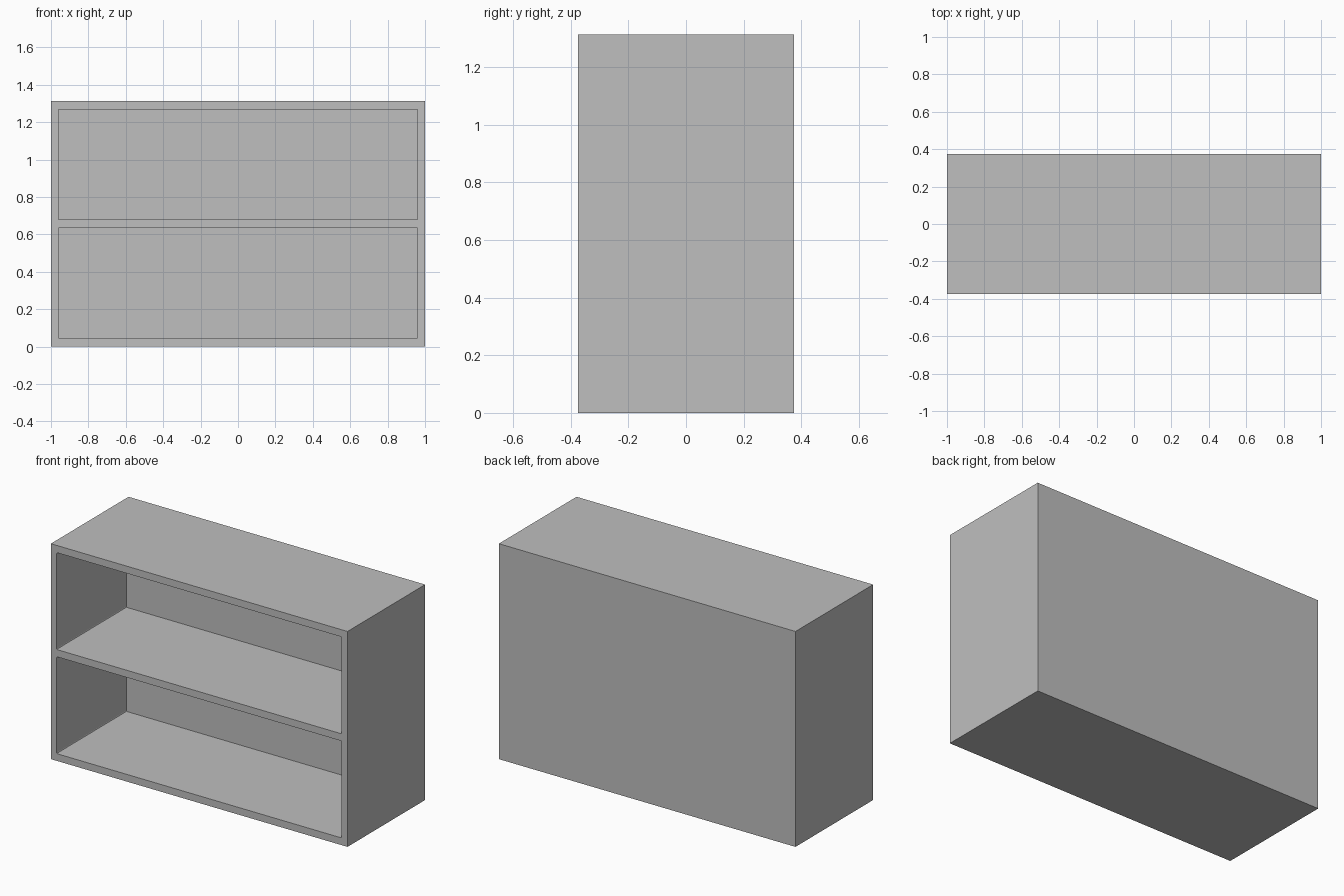
import bpy
import bmesh
from mathutils import Matrix, Vector

if "Cube" in bpy.data.objects:
    bpy.data.objects.remove(bpy.data.objects["Cube"], do_unlink=True)

WIDTH, DEPTH, HEIGHT = 2.0, 0.748, 1.313
SIDE, BOARD, BACK = 0.039, 0.044, 0.075
BAY = (HEIGHT - 3 * BOARD) / 2

grey = bpy.data.materials.new("grey")
grey.use_nodes = True
colour = (0.52, 0.52, 0.52, 1)
grey.diffuse_color = colour
grey.node_tree.nodes["Principled BSDF"].inputs["Base Color"].default_value = colour


def box(name, size, centre, corner=0):
    """Box whose edges running front to back may be slightly rounded."""
    bm = bmesh.new()
    bmesh.ops.create_cube(bm, size=1)
    bmesh.ops.transform(bm, matrix=Matrix.Diagonal((*size, 1)), verts=bm.verts)
    if corner:
        edges = [e for e in bm.edges
                 if abs((e.verts[0].co - e.verts[1].co).y) > 0.1]
        bmesh.ops.bevel(bm, geom=edges, offset=corner, segments=2,
                        profile=0.5, affect="EDGES")
    bmesh.ops.translate(bm, vec=Vector(centre), verts=bm.verts)
    mesh = bpy.data.meshes.new(name)
    bm.to_mesh(mesh)
    bm.free()
    mesh.materials.append(grey)
    obj = bpy.data.objects.new(name, mesh)
    bpy.context.collection.objects.link(obj)
    return obj


# Solid cabinet body
cabinet = box("shelf_cabinet", (WIDTH, DEPTH, HEIGHT), (0, 0, HEIGHT / 2))

# Two open bays, leaving the back panel and the middle shelf
bay_depth = DEPTH - BACK
for i, name in enumerate(("lower_bay", "upper_bay")):
    z = BOARD + BAY / 2 + i * (BAY + BOARD)
    cutter = box(name, (WIDTH - 2 * SIDE, bay_depth + 0.1, BAY),
                 (0, -DEPTH / 2 + (bay_depth - 0.1) / 2, z), corner=0.006)
    cut = cabinet.modifiers.new(name, "BOOLEAN")
    cut.operation = "DIFFERENCE"
    cut.solver = "EXACT"
    cut.object = cutter
    bpy.context.view_layer.objects.active = cabinet
    bpy.ops.object.modifier_apply(modifier=name)
    bpy.data.objects.remove(cutter, do_unlink=True)
